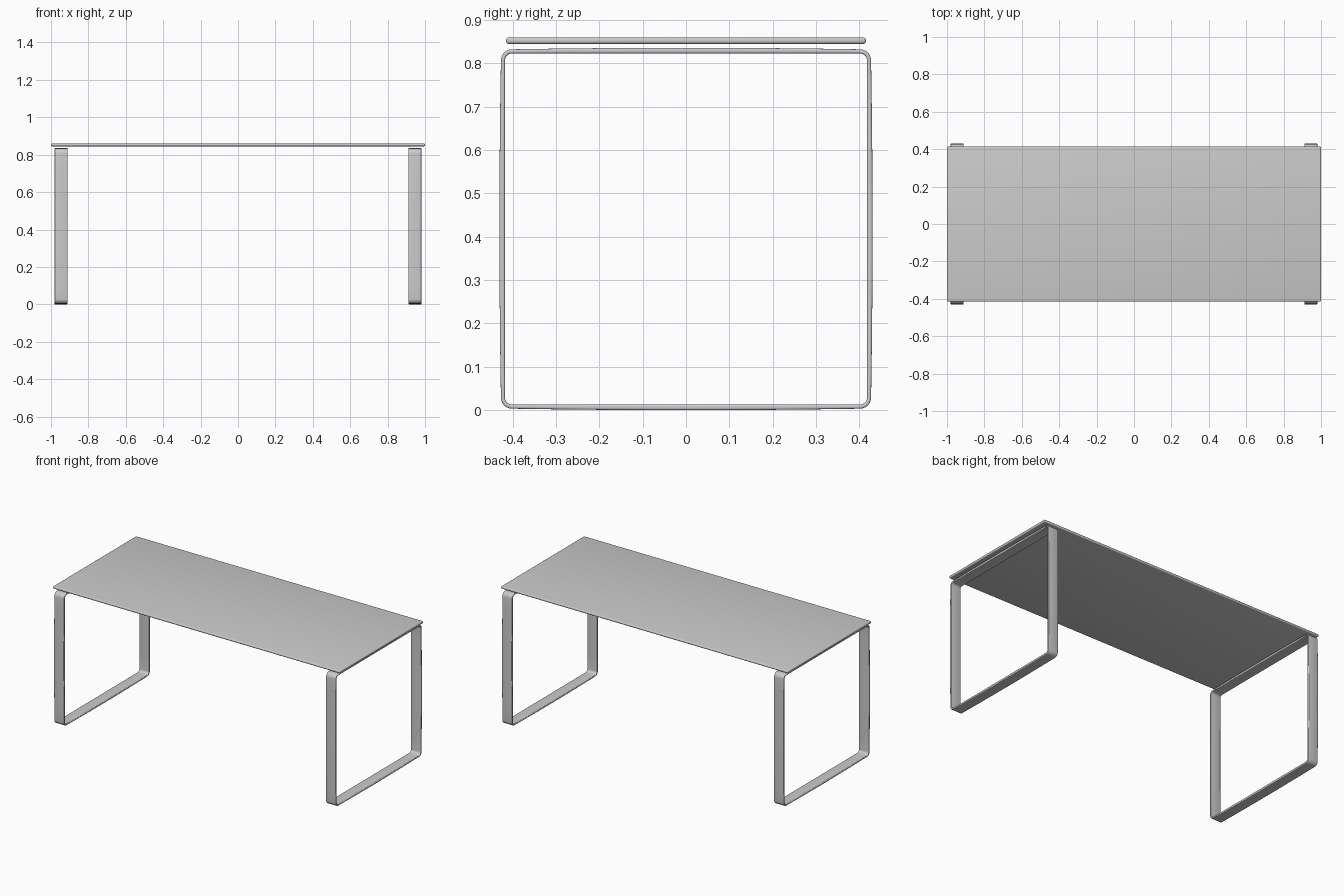
import bpy, bmesh, math

if "Cube" in bpy.data.objects:
    bpy.data.objects.remove(bpy.data.objects["Cube"])

def finish(bm, name):
    bmesh.ops.recalc_face_normals(bm, faces=bm.faces)
    me = bpy.data.meshes.new(name)
    bm.to_mesh(me)
    bm.free()
    ob = bpy.data.objects.new(name, me)
    bpy.context.collection.objects.link(ob)
    bpy.ops.object.select_all(action='DESELECT')
    ob.select_set(True)
    bpy.context.view_layer.objects.active = ob
    bpy.ops.object.shade_smooth_by_angle(angle=math.radians(40))
    return ob

def inner_path(hw, hh, r, arc=6, side=10):
    """Rounded rectangle in y/z: (y, z, normal angle, bow 0..1)."""
    pts = []
    corners = [(1, 1), (-1, 1), (-1, -1), (1, -1)]
    centres = [(sy * (hw - r), sz * (hh - r)) for sy, sz in corners]
    for i, (cy, cz) in enumerate(centres):
        for k in range(arc + 1):
            a = math.pi / 2 * (i + k / arc)
            pts.append((cy + r * math.cos(a), cz + r * math.sin(a), a, 0))
        # straight side to the next corner, bowed on its outer face
        a = math.pi / 2 * (i + 1)
        ny, nz = centres[(i + 1) % 4]
        for k in range(1, side):
            t = k / side
            pts.append((cy + (ny - cy) * t + r * math.cos(a),
                        cz + (nz - cz) * t + r * math.sin(a),
                        a, 1 - (2 * t - 1) ** 2))
    return pts

def rounded_section(w, t, r, seg=4):
    """Rounded band section: (x, depth outward)."""
    out = []
    for i, (sx, sd) in enumerate([(1, 1), (-1, 1), (-1, -1), (1, -1)]):
        for k in range(seg + 1):
            a = math.pi / 2 * (i + k / seg)
            out.append((sx * (w / 2 - r) + r * math.cos(a),
                        t / 2 + sd * (t / 2 - r) + r * math.sin(a)))
    return out

def loop_leg(name, x):
    thick, bow = 0.0095, 0.0035
    sec = rounded_section(0.07, thick, 0.004)
    bm = bmesh.new()
    rings = []
    for y, z, a, b in inner_path(0.4175, 0.405, 0.016):
        ring = []
        for sx, d in sec:
            o = d + bow * b * d / thick
            ring.append(bm.verts.new((x + sx, y + o * math.cos(a),
                                      0.418 + z + o * math.sin(a))))
        rings.append(ring)
    n, m = len(rings), len(sec)
    for i in range(n):
        p, q = rings[i], rings[(i + 1) % n]
        for j in range(m):
            k = (j + 1) % m
            bm.faces.new((p[j], p[k], q[k], q[j]))
    return finish(bm, name)

# Floating table top with rounded edges
bm = bmesh.new()
bmesh.ops.create_cube(bm, size=1)
bmesh.ops.scale(bm, vec=(2.0, 0.83, 0.015), verts=bm.verts)
bmesh.ops.translate(bm, vec=(0, 0, 0.8525), verts=bm.verts)
bmesh.ops.bevel(bm, geom=bm.edges[:], offset=0.006, segments=4,
                profile=0.5, affect='EDGES')
finish(bm, "table_top")

# Closed loop legs at both ends
loop_leg("left_leg_frame", -0.946)
loop_leg("right_leg_frame", 0.946)
